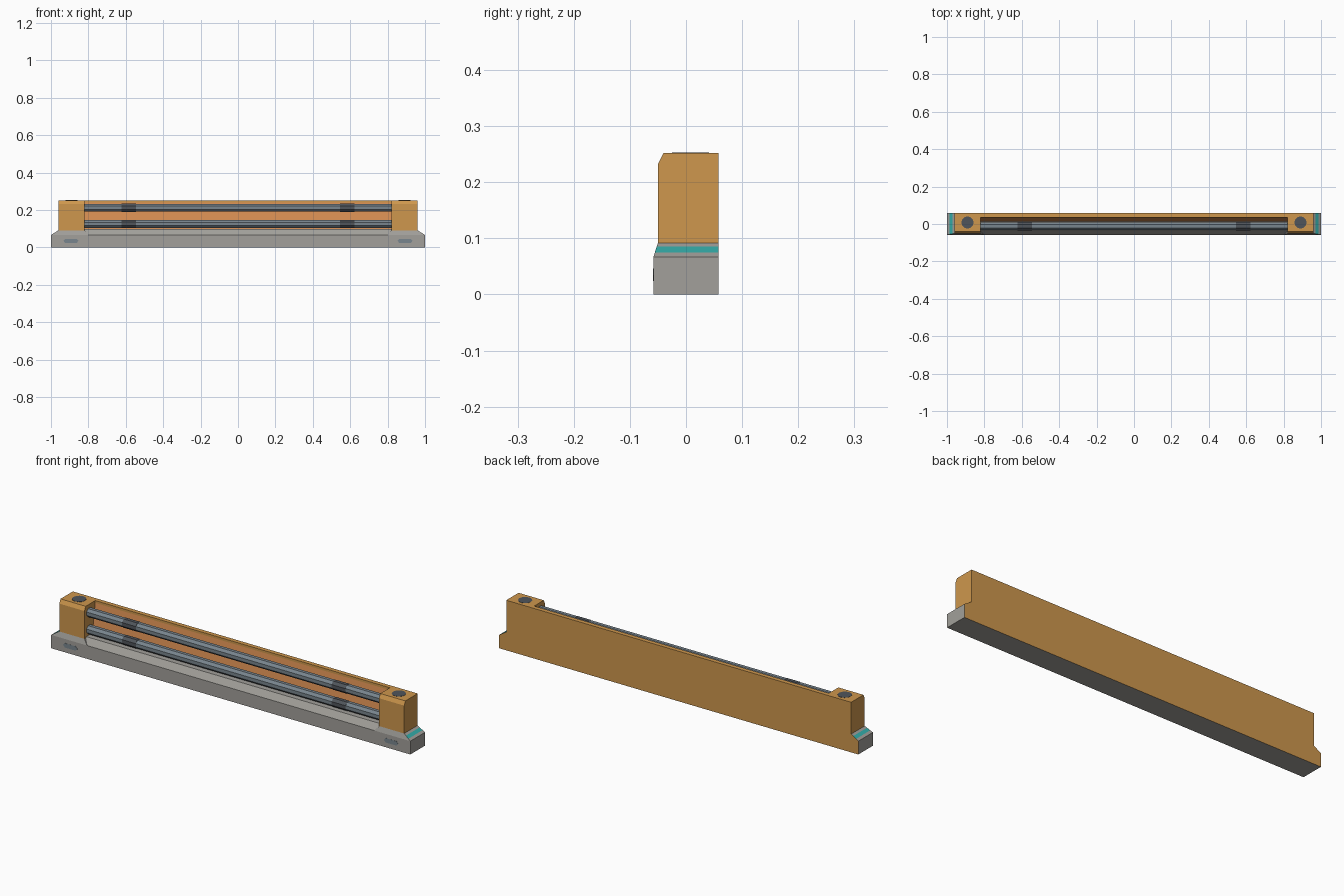
import bpy, bmesh, math
from mathutils import Vector

if "Cube" in bpy.data.objects:
    bpy.data.objects.remove(bpy.data.objects["Cube"])


def mat(name, rgb):
    m = bpy.data.materials.new(name)
    m.diffuse_color = (*rgb, 1)
    m.use_nodes = True
    m.node_tree.nodes["Principled BSDF"].inputs["Base Color"].default_value = m.diffuse_color
    return m


GREY = mat("stone_grey", (0.36, 0.35, 0.325))
OCHRE = mat("ochre", (0.62, 0.31, 0.075))
COPPER = mat("copper_orange", (0.68, 0.27, 0.085))
SLATE = mat("slate", (0.19, 0.235, 0.27))
DARK = mat("dark_slate", (0.08, 0.09, 0.105))
TEAL = mat("teal", (0.035, 0.42, 0.40))


def loft(name, rings, mats, rule=None):
    """Skin a stack of equal-length vertex rings, capped at both ends."""
    bm = bmesh.new()
    vs = [[bm.verts.new(p) for p in r] for r in rings]
    n = len(vs[0])
    for a, b in zip(vs, vs[1:]):
        for i in range(n):
            j = (i + 1) % n
            bm.faces.new((a[i], a[j], b[j], b[i]))
    bm.faces.new(vs[0])
    bm.faces.new(vs[-1])
    bmesh.ops.recalc_face_normals(bm, faces=bm.faces)
    if rule:
        for f in bm.faces:
            f.material_index = rule(f.normal, f.calc_center_median())
    me = bpy.data.meshes.new(name)
    bm.to_mesh(me)
    bm.free()
    for m in mats:
        me.materials.append(m)
    ob = bpy.data.objects.new(name, me)
    bpy.context.collection.objects.link(ob)
    return ob


def prism_x(name, prof, x0, x1, mats, rule=None):
    """Extrude a (y, z) profile along x."""
    return loft(name, [[(x, y, z) for y, z in prof] for x in (x0, x1)], mats, rule)


def octagon(y, z, r):
    c = r / math.cos(math.pi / 8)
    return [(y + c * math.cos(math.pi / 8 + k * math.pi / 4),
             z + c * math.sin(math.pi / 8 + k * math.pi / 4)) for k in range(8)]


def back_is_ochre(n, c):
    return 1 if n.y > 0.9 else 0


def end_rule(n, c):
    if n.y > 0.9:
        return 1
    return 2 if abs(n.x) > 0.4 and abs(c.x) > 0.9 and 0.075 < c.z < 0.085 else 0


B = 0.058  # half depth

# base slab and sloped sill between the posts
prism_x("base_slab", [(-B, 0), (B, 0), (B, 0.067), (-B, 0.067)], -1, 1,
        [GREY, OCHRE], back_is_ochre)
prism_x("sill", [(-B, 0.067), (B, 0.067), (B, 0.098), (-0.036, 0.098)], -0.82, 0.82,
        [GREY, OCHRE], back_is_ochre)

# back wall with a slanted reflector face
prism_x("back_wall", [(B, 0.098), (B, 0.252), (0.036, 0.252), (0.036, 0.24), (0.014, 0.098)],
        -0.82, 0.82, [OCHRE, COPPER],
        lambda n, c: 1 if n.y < -0.5 and c.z < 0.24 else 0)

for s, side in ((-1, "left"), (1, "right")):
    # tapered base end with a teal stripe on the outer chamfer
    rings = []
    for z in (0.067, 0.075, 0.085, 0.092):
        t = (z - 0.067) / 0.025
        xi, xo, yf = s * (0.80 + 0.02 * t), s * (1 - 0.04 * t), -B + 0.008 * t
        rings.append([(xi, yf, z), (xo, yf, z), (xo, B, z), (xi, B, z)])
    loft(side + "_base_end", rings, [GREY, OCHRE, TEAL], end_rule)

    # end post with chamfered front top edge
    prism_x(side + "_post", [(-0.05, 0.092), (B, 0.092), (B, 0.252), (-0.04, 0.252), (-0.05, 0.232)],
            s * 0.82, s * 0.96, [OCHRE])

    # round plate on top of the post
    disc = [(s * 0.89 + 0.033 * math.cos(a), 0.008 + 0.033 * math.sin(a))
            for a in (k * math.pi / 6 for k in range(12))]
    loft(side + "_top_plate", [[(x, y, z) for x, y in disc] for z in (0.251, 0.253)], [DARK])

    # small slot plate on the front of the base
    slot = [(-0.04, 0), (-0.03, -0.011), (0.03, -0.011), (0.04, 0), (0.03, 0.011), (-0.03, 0.011)]
    loft(side + "_front_slot", [[(s * 0.893 + x, y, 0.035 + z) for x, z in slot]
                                for y in (-B - 0.0006, -B + 0.001)], [SLATE])

# two octagonal tubes with dark bands
for z, level in ((0.212, "upper"), (0.126, "lower")):
    prism_x(level + "_tube", octagon(-0.012, z, 0.021), -0.82, 0.82, [SLATE])
    for s, side in ((-1, "left"), (1, "right")):
        prism_x(f"{level}_{side}_band", octagon(-0.012, z, 0.022),
                s * 0.545, s * 0.622, [DARK])
